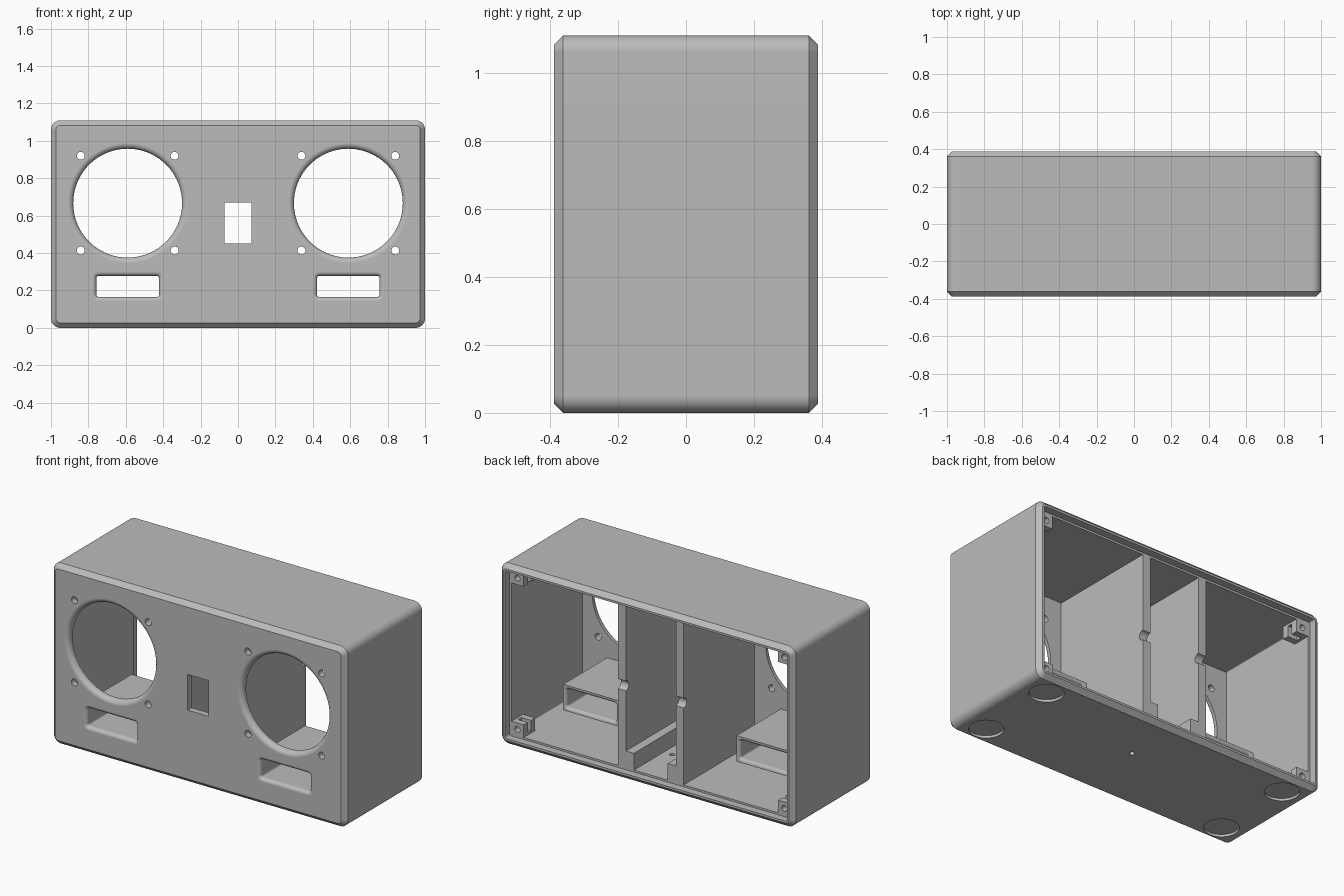
import bpy, bmesh
from math import sin, cos, pi, radians
from mathutils import Matrix

cube = bpy.data.objects.get("Cube")
if cube:
    bpy.data.objects.remove(cube, do_unlink=True)

grey = bpy.data.materials.new("plain grey")
grey.use_nodes = True
grey.diffuse_color = (0.5, 0.5, 0.5, 1)
grey.node_tree.nodes["Principled BSDF"].inputs["Base Color"].default_value = (0.5, 0.5, 0.5, 1)

FRONT, BACK = -0.388, 0.388       # outer faces
INNER_FRONT, LEDGE = -0.348, 0.342  # inside of the front wall, panel seat
MID_Z = 0.555


def finish(name, bm):
    bmesh.ops.recalc_face_normals(bm, faces=bm.faces)
    mesh = bpy.data.meshes.new(name)
    bm.to_mesh(mesh)
    bm.free()
    mesh.materials.append(grey)
    obj = bpy.data.objects.new(name, mesh)
    bpy.context.collection.objects.link(obj)
    return obj


def loft(name, cx, cz, hx, hz, r, steps, seg=8):
    """Rounded rectangles in xz joined along y; steps are (y, inset)."""
    bm = bmesh.new()
    rings = []
    for y, inset in steps:
        rad = max(r - inset, 0.006)
        ax, az = hx - inset - rad, hz - inset - rad
        ring = []
        for q, (sx, sz) in enumerate(((1, 1), (-1, 1), (-1, -1), (1, -1))):
            for k in range(seg + 1):
                a = (q + k / seg) * pi / 2
                ring.append(bm.verts.new((cx + sx * ax + rad * cos(a), y,
                                          cz + sz * az + rad * sin(a))))
        rings.append(ring)
    for a, b in zip(rings, rings[1:]):
        for i in range(len(a)):
            j = (i + 1) % len(a)
            bm.faces.new((a[i], a[j], b[j], b[i]))
    bm.faces.new(rings[0])
    bm.faces.new(rings[-1])
    bmesh.ops.remove_doubles(bm, verts=bm.verts, dist=1e-5)
    return finish(name, bm)


def box(name, x0, x1, y0, y1, z0, z1):
    bm = bmesh.new()
    bmesh.ops.create_cube(bm, size=1, matrix=Matrix.Translation(
        ((x0 + x1) / 2, (y0 + y1) / 2, (z0 + z1) / 2))
        @ Matrix.Diagonal((abs(x1 - x0), abs(y1 - y0), abs(z1 - z0), 1)))
    return finish(name, bm)


def cylinder(name, centre, radius, depth, axis):
    turn = {"x": Matrix.Rotation(pi / 2, 4, "Y"), "y": Matrix.Rotation(pi / 2, 4, "X"),
            "z": Matrix.Identity(4)}[axis]
    bm = bmesh.new()
    bmesh.ops.create_cone(bm, cap_ends=True, segments=32, radius1=radius, radius2=radius,
                          depth=depth, matrix=Matrix.Translation(centre) @ turn)
    return finish(name, bm)


def rounding(edge, f, direction):
    """Steps of a rounded lip that opens towards an outside face."""
    steps = [(edge - direction * 0.03, -f)]
    for k in range(7):
        t = k / 6 * pi / 2
        steps.append((edge + direction * f * (1 - cos(t)), -f * (1 - sin(t))))
    return steps


def activate(obj):
    bpy.ops.object.select_all(action="DESELECT")
    obj.select_set(True)
    bpy.context.view_layer.objects.active = obj


def cut(obj, cutters):
    activate(obj)
    for c in cutters:
        c.hide_render = True
        m = obj.modifiers.new("cut", "BOOLEAN")
        m.operation, m.solver, m.object = "DIFFERENCE", "EXACT", c
        bpy.ops.object.modifier_apply(modifier=m.name)


def smooth(obj):
    activate(obj)
    bpy.ops.object.shade_smooth_by_angle(angle=radians(30))
    m = obj.modifiers.new("even shading", "WEIGHTED_NORMAL")
    m.keep_sharp = True


parts, helpers = [], []

# Open-backed cabinet with chamfered ends and a seat for a back panel
cabinet = loft("cabinet", 0, MID_Z, 1, MID_Z, 0.05, [
    (FRONT, 0.027), (FRONT + 0.027, 0), (BACK - 0.027, 0), (BACK, 0.027),
    (BACK, 0.04), (LEDGE, 0.04), (LEDGE, 0.052), (INNER_FRONT, 0.052)])
parts.append(cabinet)

# Openings of the cabinet
holes = [box("window_cutter", -0.072, 0.072, -0.45, -0.3, 0.45, 0.67),
         cylinder("floor_hole_cutter", (0.058, 0.052, 0), 0.015, 0.3, "z")]
for s in (-1, 1):
    cx, cz = s * 0.59, 0.667
    holes.append(loft("speaker_cutter", cx, cz, 0.291, 0.291, 0.291,
                      rounding(FRONT, 0.03, 1) + [(-0.3, 0)], 18))
    for dx in (-0.251, 0.251):
        for dz in (-0.253, 0.253):
            holes.append(cylinder("screw_cutter", (cx + dx, -0.37, cz + dz), 0.021, 0.15, "y"))
    for y in (-0.255, 0.255):
        holes.append(cylinder("foot_cutter", (s * 0.835, y, 0), 0.097, 0.03, "z"))

# Bass port ducts behind the slots
for s, side in ((-1, "right"), (1, "left")):
    end = 0.08
    slot = loft("slot_cutter", s * 0.59, 0.222, 0.167, 0.056, 0.012,
                rounding(FRONT, 0.022, 1) + rounding(end, 0.018, -1)[::-1])
    duct = box(side + "_port_duct", s * 0.4, s * 0.78, INNER_FRONT - 0.015, end, 0.143, 0.302)
    cut(duct, [slot])
    holes.append(slot)
    parts.append(duct)

    # Divider with a cable notch, and the low rail on its inner side
    divider = box(side + "_divider", s * 0.17, s * 0.224, INNER_FRONT - 0.01, LEDGE, 0.03, 1.08)
    notch = cylinder("notch_cutter", (s * 0.197, LEDGE, MID_Z), 0.03, 0.2, "x")
    cut(divider, [notch])
    helpers.append(notch)
    rail = box(side + "_floor_rail", s * 0.115, s * 0.172, INNER_FRONT - 0.01, LEDGE, 0.03, 0.155)
    parts += [divider, rail]

    # Corner screw posts with a nut slot
    for t, level in ((-1, "lower"), (1, "upper")):
        wall, edge = s * 0.96, MID_Z + t * 0.515
        post = box(f"{level}_{side}_screw_post", wall, s * 0.865, 0.23, LEDGE,
                   edge, MID_Z + t * 0.425)
        bore = cylinder("bore_cutter", (s * 0.908, 0.3, MID_Z + t * 0.465), 0.018, 0.3, "y")
        nut = box("nut_cutter", s * 0.93, s * 0.8, 0.27, 0.302,
                  MID_Z + t * 0.49, MID_Z + t * 0.38)
        cut(post, [bore, nut])
        helpers += [bore, nut]
        parts.append(post)

cut(cabinet, holes)
for h in holes + helpers:
    bpy.data.objects.remove(h, do_unlink=True)
for p in parts:
    smooth(p)
